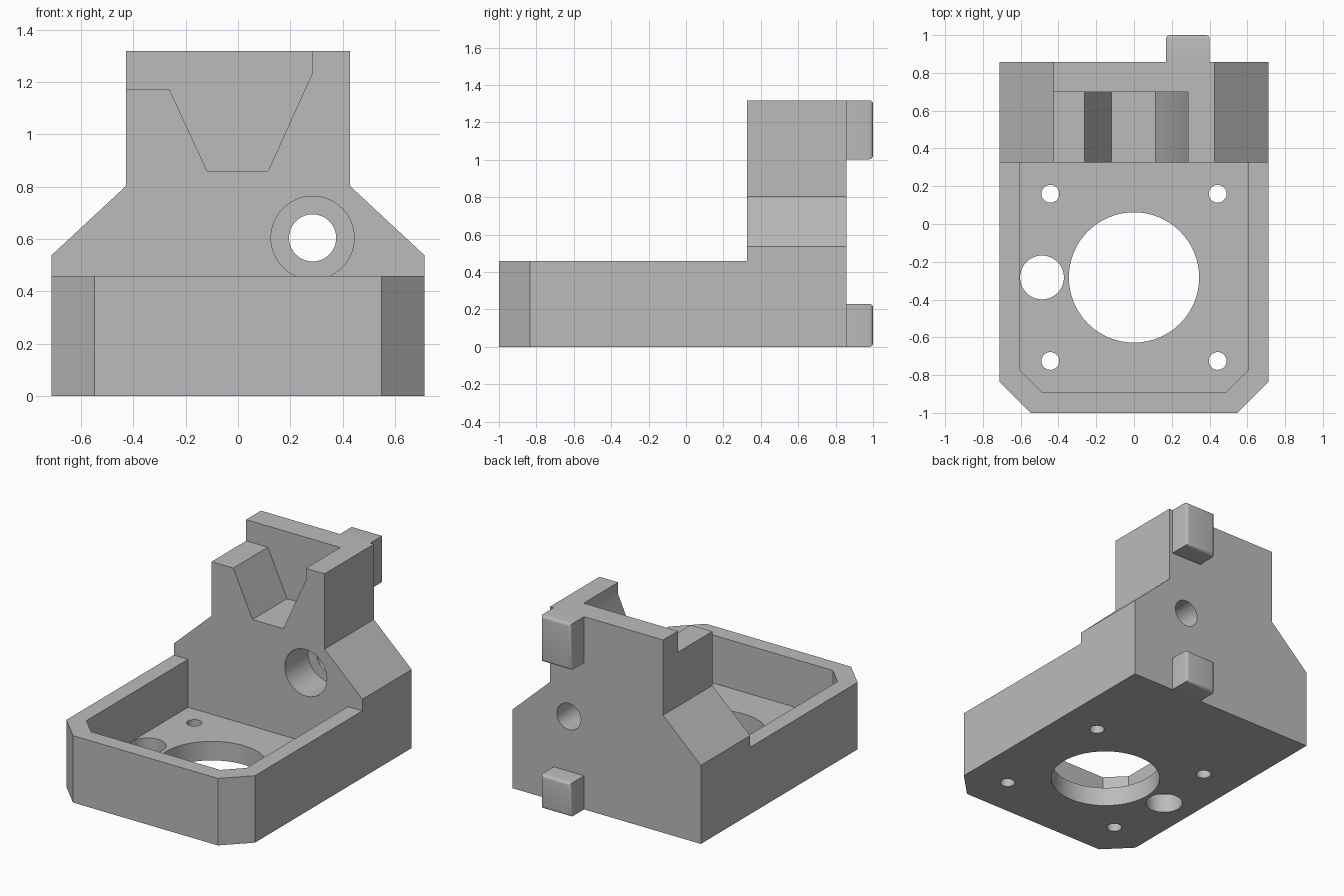
import bpy, bmesh, math
from mathutils import Vector

cube = bpy.data.objects.get("Cube")
if cube:
    bpy.data.objects.remove(cube, do_unlink=True)

grey = bpy.data.materials.new("light grey plastic")
grey.use_nodes = True
grey.diffuse_color = (0.5, 0.5, 0.5, 1)
grey.node_tree.nodes["Principled BSDF"].inputs["Base Color"].default_value = (0.5, 0.5, 0.5, 1)


def prism(name, points, start, end, axis):
    """Extrude a profile along y (points are x, z) or z (points are x, y)."""
    bm = bmesh.new()
    place = (lambda a, b, t: (a, t, b)) if axis == "Y" else (lambda a, b, t: (a, b, t))
    face = bm.faces.new([bm.verts.new(place(a, b, start)) for a, b in points])
    new = bmesh.ops.extrude_face_region(bm, geom=[face])["geom"]
    bmesh.ops.translate(bm, vec=Vector(place(0, 0, end - start)),
                        verts=[g for g in new if isinstance(g, bmesh.types.BMVert)])
    bmesh.ops.recalc_face_normals(bm, faces=bm.faces)
    mesh = bpy.data.meshes.new(name)
    bm.to_mesh(mesh)
    bm.free()
    mesh.materials.append(grey)
    obj = bpy.data.objects.new(name, mesh)
    bpy.context.collection.objects.link(obj)
    return obj


def circle(a, b, r, n=64):
    return [(a + r * math.cos(math.tau * i / n), b + r * math.sin(math.tau * i / n))
            for i in range(n)]


def rect(a0, a1, b0, b1):
    return [(a0, b0), (a1, b0), (a1, b1), (a0, b1)]


def chamfered(half, front, back, cut):
    """Plan outline with the two front corners cut off."""
    return [(-half, back), (-half, front + cut), (cut - half, front),
            (half - cut, front), (half, front + cut), (half, back)]


def carve(target, cutter):
    cutter.hide_render = True
    mod = target.modifiers.new("carve", "BOOLEAN")
    mod.operation, mod.solver, mod.object = "DIFFERENCE", "EXACT", cutter
    with bpy.context.temp_override(object=target, active_object=target):
        bpy.ops.object.modifier_apply(modifier=mod.name)
    bpy.data.objects.remove(cutter, do_unlink=True)


WALL, BACK, TOP = 0.325, 0.858, 1.318

# Solid block with the plan outline, carved into tray and upright
body = prism("bracket_body", chamfered(0.713, -1, BACK, 0.165), 0, TOP, "Z")
carve(body, prism("front_space", rect(-1, 1, -1.2, WALL), 0.458, 1.5, "Z"))
carve(body, prism("tray_pocket", chamfered(0.605, -0.89, WALL, 0.117), 0.13, 1.4, "Z"))

# Sloped shoulders on both sides of the upright
for s in (-1, 1):
    slope = [(s * 0.427, 1.5), (s * 0.427, 0.803), (s * 0.713, 0.537),
             (s * 0.9, 0.363), (s * 0.9, 1.5)]
    carve(body, prism("shoulder_cut", slope, 0.2, 1.1, "Y"))

# Stepped V notch in front of the back plate
notch = [(-0.6, 1.5), (-0.6, 1.173), (-0.263, 1.173), (-0.118, 0.86),
         (0.115, 0.86), (0.285, 1.235), (0.285, 1.5)]
carve(body, prism("notch_cut", notch, 0.1, 0.698, "Y"))

# Counterbored hole through the upright
carve(body, prism("counterbore_cut", circle(0.285, 0.604, 0.159), 0.1, 0.575, "Y"))
carve(body, prism("bolt_cut", circle(0.285, 0.604, 0.09), 0.2, 1.1, "Y"))

# Holes in the tray floor
floor_holes = [(0, -0.283, 0.345), (-0.487, -0.283, 0.116)]
floor_holes += [(x, y, 0.047) for x in (-0.443, 0.443) for y in (-0.725, 0.16)]
for x, y, r in floor_holes:
    carve(body, prism("floor_hole_cut", circle(x, y, r), -0.1, 0.3, "Z"))

# Rounded pegs on the back
pegs = []
for name, low, high in (("lower_peg", 0, 0.23), ("upper_peg", 1.003, TOP)):
    peg = prism(name, rect(0.17, 0.4, low, high), BACK, 1, "Y")
    bm = bmesh.new()
    bm.from_mesh(peg.data)
    edges = [e for e in bm.edges if all(v.co.y > 0.99 for v in e.verts)]
    bmesh.ops.bevel(bm, geom=edges, offset=0.02, segments=4, profile=0.5, affect="EDGES")
    bm.to_mesh(peg.data)
    bm.free()
    pegs.append(peg)

# Smooth round surfaces, keep corners sharp
bpy.ops.object.select_all(action="DESELECT")
for obj in [body] + pegs:
    obj.select_set(True)
bpy.context.view_layer.objects.active = body
bpy.ops.object.shade_smooth_by_angle(angle=math.radians(30))
